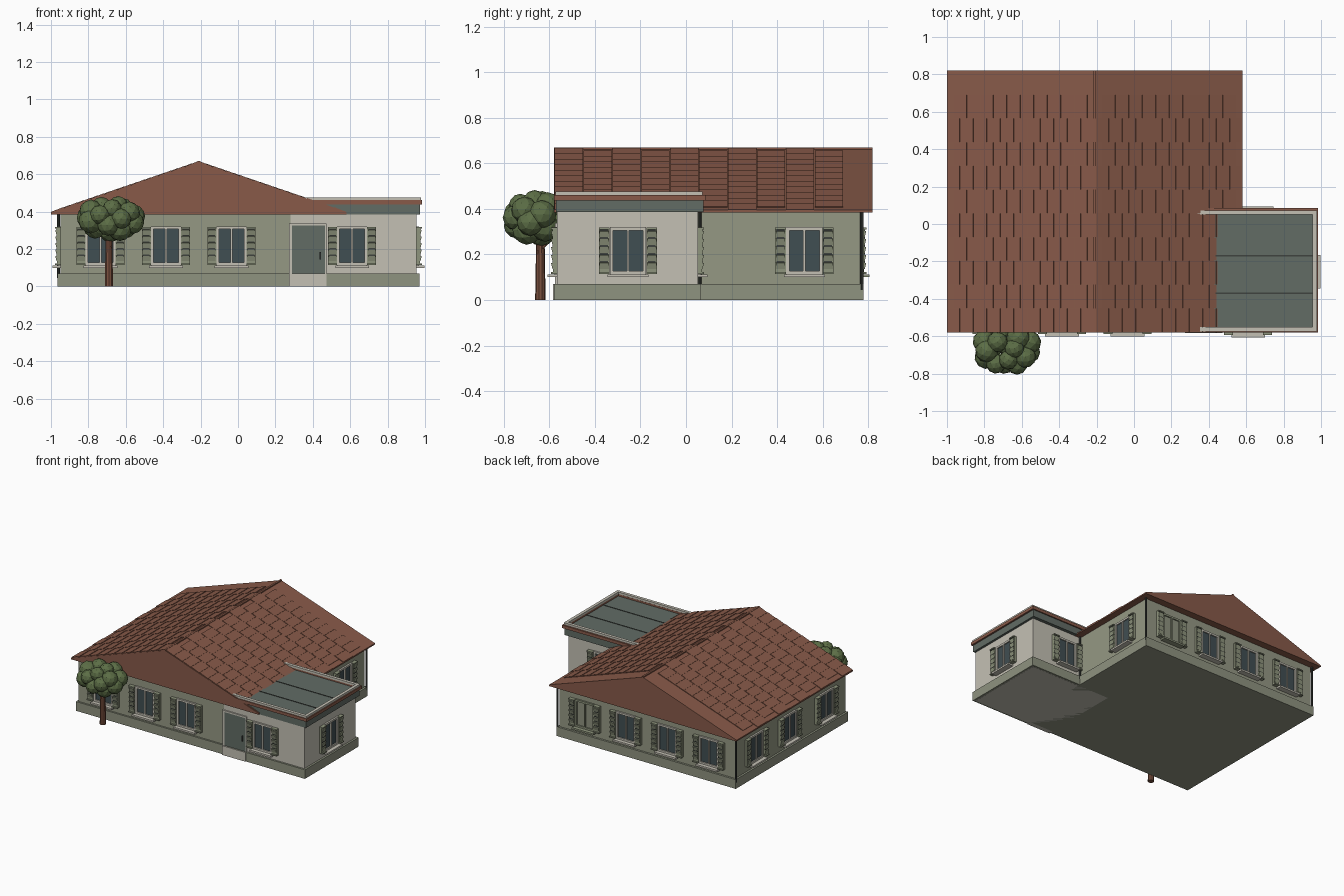
import bpy, bmesh, math, random
from mathutils import Matrix, Vector

if "Cube" in bpy.data.objects:
    bpy.data.objects.remove(bpy.data.objects["Cube"])

random.seed(4)

def lin(c):
    c /= 255
    return c / 12.92 if c <= 0.04045 else ((c + 0.055) / 1.055) ** 2.4

def material(name, r, g, b):
    m = bpy.data.materials.new(name)
    m.diffuse_color = (lin(r), lin(g), lin(b), 1)
    m.use_nodes = True
    m.node_tree.nodes["Principled BSDF"].inputs["Base Color"].default_value = m.diffuse_color
    return m

ROOF = material("terracotta", 136, 90, 73)
WALL = material("sage_wall", 149, 152, 132)
PLINTH = material("plinth_green", 143, 147, 128)
CREAM = material("cream", 196, 192, 180)
GLASS = material("dark_glass", 64, 78, 82)
SLATE = material("slate_green", 98, 108, 101)
SHUTTER = material("shutter_green", 143, 149, 125)
DARK = material("dark_metal", 62, 66, 62)
LEAF = material("leaf_green", 92, 110, 70)
BARK = material("bark", 122, 80, 62)

def finish(bm, name, mats):
    me = bpy.data.meshes.new(name)
    bmesh.ops.recalc_face_normals(bm, faces=bm.faces)
    bm.to_mesh(me)
    bm.free()
    for m in mats:
        me.materials.append(m)
    ob = bpy.data.objects.new(name, me)
    bpy.context.collection.objects.link(ob)
    return ob

def add_box(bm, lo, hi, mat=0, frame=None, tilt=0):
    lo, hi = Vector(lo), Vector(hi)
    mx = (Matrix.Translation((lo + hi) / 2) @ Matrix.Rotation(tilt, 4, 'X')
          @ Matrix.Diagonal((*(hi - lo), 1)))
    vs = bmesh.ops.create_cube(bm, size=1, matrix=(frame or Matrix()) @ mx)["verts"]
    for f in {f for v in vs for f in v.link_faces}:
        f.material_index = mat

def boxes(name, mat, *spans):
    bm = bmesh.new()
    for lo, hi in spans:
        add_box(bm, lo, hi)
    return finish(bm, name, [mat])

# --- main walls, extension walls and plinths
boxes("main_walls", WALL, ((-.95, -.56, .05), (.53, .765, .388)))
boxes("main_plinth", PLINTH, ((-.965, -.573, 0), (.545, .78, .07)))
boxes("extension_walls", CREAM, ((.28, -.566, 0), (.955, .052, .388)))
boxes("extension_plinth", PLINTH, ((.29, -.58, .001), (.97, .066, .07)))

# --- gable roof: profile extruded along y
bm = bmesh.new()
prof = [(-1, .385), (-1, .395), (-.21, .664), (.58, .395), (.58, .385)]
face = bm.faces.new([bm.verts.new((x, -.58, z)) for x, z in prof])
ext = bmesh.ops.extrude_face_region(bm, geom=[face])["geom"]
bmesh.ops.translate(bm, vec=(0, 1.4, 0),
                    verts=[v for v in ext if isinstance(v, bmesh.types.BMVert)])
finish(bm, "gable_roof", [ROOF])
boxes("ridge_cap", ROOF, ((-.217, -.58, .655), (-.203, .82, .67)))

# --- roof tiles: staggered rows on both slopes
bm = bmesh.new()
run, drop = .79, .269
length = math.hypot(run, drop)
step = length / 11
for side in (-1, 1):
    down = Vector((side * run, 0, -drop)).normalized()
    along = Vector((0, 1, 0))
    normal = Vector((side * drop, 0, run)).normalized()
    frame = Matrix.Translation((-.21, -.577, .664)) @ Matrix(
        (along, down, normal)).transposed().to_4x4()
    for row in range(10):
        odd = row % 2
        for col in range(11 - odd):
            s = (col + .5 * odd) * step
            y = row * .127
            add_box(bm, (y, s + .002, -.004), (y + .124, s + step - .001, .005),
                    frame=frame, tilt=-.04)
finish(bm, "roof_tiles", [ROOF])

# --- flat roof of the extension
boxes("flat_roof", SLATE, ((.3, -.572, .386), (.972, .076, .447)))
boxes("roof_deck_seams", DARK, *[((.43, y - .003, .446), (.955, y + .003, .45))
                                 for y in (-.17, -.37)])
boxes("roof_curb", ROOF, ((.34, -.58, .438), (.985, -.55, .461)),
      ((.34, .055, .438), (.985, .085, .461)), ((.955, -.58, .438), (.985, .085, .461)))
boxes("roof_coping", CREAM, ((.33, -.574, .461), (.978, -.551, .477)),
      ((.33, .05, .461), (.978, .073, .477)), ((.955, -.574, .461), (.978, .073, .477)))

# --- windows: local x along the wall, -y outward
def window(name, x, y, angle, pane=GLASS):
    frame = Matrix.Translation((x, y, 0)) @ Matrix.Rotation(math.radians(angle), 4, 'Z')
    bm = bmesh.new()
    def b(u0, u1, out0, out1, z0, z1, mat, tilt=0):
        add_box(bm, (u0, -out1, z0), (u1, -out0, z1), mat, frame, tilt)
    b(-.075, .075, -.01, .004, .118, .315, 0)
    for u in (-.073, 0, .073):
        w = .005 if u == 0 else .007
        b(u - w, u + w, -.01, .013, .115, .318, 1)
    for z in (.12, .313):
        b(-.08, .08, -.01, .013, z - .007, z + .007, 1)
    b(-.09, .09, -.01, .042, .1, .113, 1)
    for s in (-1, 1):
        u0, u1 = sorted((s * .081, s * .128))
        b(u0, u1, -.005, .018, .115, .318, 2)
        for z in (.116, .311):
            b(u0, u1, .01, .028, z - .001, z + .007, 2)
        for i in range(5):
            z = .137 + i * .035
            b(u0 + .003, u1 - .003, .012, .024, z, z + .027, 2, .25)
            b(u0 + .006, u1 - .006, .015, .021, z + .027, z + .034, 3)
    finish(bm, name, [pane, CREAM if pane is GLASS else SHUTTER, SHUTTER, DARK])

for i, x in enumerate((-.735, -.385, -.035)):
    window(f"front_window_{i}", x, -.56, 0)
window("extension_front_window", .61, -.566, 0)
window("extension_side_window", .955, -.255, 90)
window("extension_back_window", .655, .052, 180)
window("right_window", .53, .52, 90)
for i, x in enumerate((-.735, -.385, -.035, .31)):
    window(f"back_window_{i}", x, .765, 180, PLINTH if i == 3 else GLASS)
for i, y in enumerate((-.32, .12, .52)):
    window(f"left_window_{i}", -.95, y, -90)

# --- front door with surround, step and handle
boxes("door_surround", CREAM, ((.272, -.576, .07), (.288, -.55, .338)),
      ((.466, -.576, .07), (.474, -.55, .338)), ((.272, -.576, .326), (.474, -.55, .338)))
boxes("door_step", CREAM, ((.274, -.584, 0), (.472, -.55, .07)))
boxes("front_door", SLATE, ((.286, -.572, .068), (.468, -.55, .328)))
boxes("door_handle", DARK, ((.436, -.582, .145), (.444, -.57, .185)))

# --- corner downpipes
bm = bmesh.new()
for x, y in ((.54, .062), (-.96, .772), (.54, .772)):
    bmesh.ops.create_cone(bm, cap_ends=True, segments=8, radius1=.007, radius2=.007,
                          depth=.34, matrix=Matrix.Translation((x, y, .215)))
finish(bm, "downpipes", [DARK])

# --- tree: tapered trunk, one branch and clumped foliage
bm = bmesh.new()
bmesh.ops.create_cone(bm, cap_ends=True, segments=10, radius1=.023, radius2=.017,
                      depth=.36, matrix=Matrix.Translation((-.69, -.64, .18)))
bmesh.ops.create_cone(bm, cap_ends=True, segments=6, radius1=.008, radius2=.005, depth=.12,
                      matrix=Matrix.Translation((-.68, -.61, .25)) @ Matrix.Rotation(-.8, 4, 'X'))
finish(bm, "tree_trunk", [BARK])

bm = bmesh.new()
count = 20
for i in range(count):
    h = 1 - 2 * (i + .5) / count
    a = i * 2.39996
    r = math.sqrt(1 - h * h)
    p = (-.68 + .13 * r * math.cos(a), -.665 + .095 * r * math.sin(a), .365 + .068 * h)
    size = random.uniform(.05, .066)
    bmesh.ops.create_icosphere(bm, subdivisions=2, radius=size, matrix=Matrix.Translation(p)
                               @ Matrix.Rotation(random.random() * 6, 4, 'Z'))
finish(bm, "tree_foliage", [LEAF])
